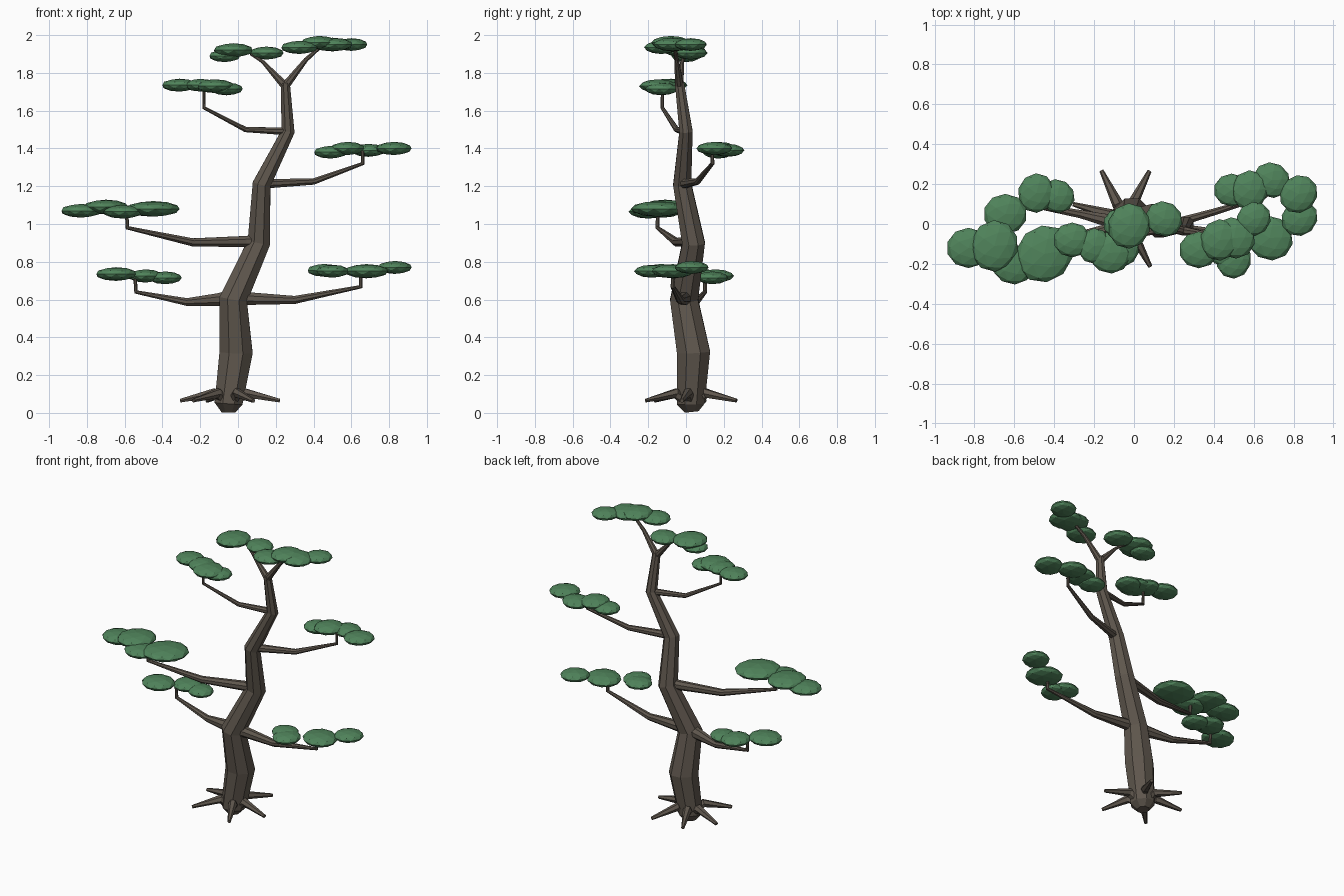
import bpy, bmesh
from math import cos, sin, pi, radians
from mathutils import Vector, Matrix


def material(name, rgb):
    m = bpy.data.materials.new(name)
    m.diffuse_color = (*rgb, 1)
    return m


BARK = material("bark", (0.115, 0.095, 0.075))
LEAF = material("foliage", (0.08, 0.23, 0.105))


def finish(name, bm, mat):
    me = bpy.data.meshes.new(name)
    bmesh.ops.recalc_face_normals(bm, faces=bm.faces)
    bm.to_mesh(me)
    bm.free()
    me.materials.append(mat)
    ob = bpy.data.objects.new(name, me)
    bpy.context.collection.objects.link(ob)


def tube(name, path, sides=8):
    """Capped tapered tube through (x, y, z, radius) points."""
    bm = bmesh.new()
    pts = [Vector(p[:3]) for p in path]
    rings = []
    for i, p in enumerate(pts):
        a = (p - pts[i - 1]).normalized() if i else Vector()
        b = (pts[i + 1] - p).normalized() if i < len(pts) - 1 else Vector()
        t = (a + b).normalized()
        ref = Vector((0, 1, 0)) if abs(t.y) < 0.8 else Vector((1, 0, 0))
        u = ref.cross(t).normalized()
        v = t.cross(u)
        r = path[i][3]
        rings.append([bm.verts.new(p + r * (u * cos(k) + v * sin(k)))
                      for k in [2 * pi * (j + 0.5) / sides for j in range(sides)]])
    for lo, hi in zip(rings, rings[1:]):
        for j in range(sides):
            k = (j + 1) % sides
            bm.faces.new((lo[j], lo[k], hi[k], hi[j]))
    bm.faces.new(rings[0])
    bm.faces.new(rings[-1])
    finish(name, bm, BARK)


def pad(name, blobs):
    """Cluster of flattened spheres given as (x, y, z, radius)."""
    bm = bmesh.new()
    for i, (x, y, z, r) in enumerate(blobs):
        m = (Matrix.Translation((x, y, z)) @ Matrix.Rotation(i * 1.3, 4, 'Z')
             @ Matrix.Diagonal((r, r * 0.92, 0.022 + r * 0.13, 1)))
        bmesh.ops.create_icosphere(bm, subdivisions=2, radius=1, matrix=m)
    finish(name, bm, LEAF)


# Winding trunk
tube("trunk", [(-0.05, 0.03, 0.005, 0.04), (-0.05, 0.025, 0.05, 0.08),
               (-0.01, 0.04, 0.32, 0.095), (-0.025, -0.01, 0.60, 0.08),
               (0.11, 0.04, 0.90, 0.065), (0.125, -0.02, 1.21, 0.052),
               (0.265, 0.0, 1.49, 0.038), (0.25, -0.035, 1.75, 0.026)])

# Roots spreading from the base
for i, deg in enumerate((63, 116, 164, 225, 298, 350)):
    c, s = cos(radians(deg)), sin(radians(deg))
    tube(f"root_{i + 1}", [(-0.045 + c * d, 0.025 + s * d, z, r) for d, z, r in
                           ((0.0, 0.04, 0.035), (0.09, 0.105, 0.028), (0.27, 0.065, 0.011))], 6)

# Branches, each ending in a thin upright stem
tube("branch_low_left", [(-0.03, 0, 0.61, 0.045), (-0.10, 0.01, 0.60, 0.037), (-0.27, 0.05, 0.587, 0.022),
                         (-0.54, 0.10, 0.64, 0.012), (-0.545, 0.10, 0.72, 0.01)])
tube("branch_low_right", [(-0.02, -0.01, 0.605, 0.042), (0.06, -0.01, 0.605, 0.036), (0.30, -0.03, 0.598, 0.023),
                          (0.65, -0.07, 0.668, 0.012), (0.65, -0.07, 0.74, 0.01)])
tube("branch_mid_left", [(0.11, 0.03, 0.91, 0.036), (0.04, 0.02, 0.907, 0.032), (-0.24, -0.05, 0.903, 0.023),
                         (-0.585, -0.15, 0.98, 0.012), (-0.59, -0.15, 1.06, 0.01)])
tube("branch_mid_right", [(0.13, -0.02, 1.215, 0.03), (0.19, 0, 1.215, 0.025), (0.40, 0.06, 1.225, 0.018),
                          (0.66, 0.14, 1.32, 0.011), (0.66, 0.14, 1.39, 0.009)])
tube("branch_high_left", [(0.265, 0, 1.49, 0.022), (0.04, -0.05, 1.50, 0.015),
                          (-0.18, -0.125, 1.615, 0.01), (-0.18, -0.125, 1.72, 0.009)])
tube("fork_left", [(0.25, -0.035, 1.73, 0.024), (0.13, -0.02, 1.86, 0.01), (0.07, 0, 1.90, 0.009)])
tube("fork_right", [(0.25, -0.035, 1.73, 0.024), (0.36, -0.05, 1.87, 0.013), (0.44, -0.06, 1.94, 0.009)])

# Foliage pads
pad("pad_low_left", [(-0.645, 0.05, 0.735, 0.11), (-0.49, 0.155, 0.725, 0.10), (-0.385, 0.14, 0.715, 0.09)])
pad("pad_low_right", [(0.455, -0.13, 0.755, 0.09), (0.50, -0.18, 0.75, 0.095),
                      (0.68, -0.07, 0.75, 0.12), (0.83, 0.03, 0.77, 0.095)])
pad("pad_mid_left", [(-0.83, -0.12, 1.07, 0.11), (-0.70, -0.11, 1.09, 0.13),
                     (-0.61, -0.20, 1.065, 0.11), (-0.45, -0.15, 1.08, 0.15)])
pad("pad_mid_right", [(0.49, 0.17, 1.38, 0.09), (0.58, 0.17, 1.40, 0.10),
                      (0.69, 0.22, 1.39, 0.095), (0.825, 0.15, 1.40, 0.10)])
pad("pad_high_left", [(-0.31, -0.08, 1.735, 0.095), (-0.20, -0.11, 1.735, 0.09),
                      (-0.125, -0.145, 1.73, 0.11), (-0.06, -0.13, 1.715, 0.09)])
pad("pad_crown_left", [(-0.07, 0.0, 1.89, 0.085), (-0.025, -0.01, 1.92, 0.115), (0.15, 0.025, 1.905, 0.095)])
pad("pad_crown_right", [(0.325, -0.13, 1.935, 0.10), (0.43, -0.08, 1.96, 0.105),
                        (0.50, -0.07, 1.95, 0.11), (0.60, 0.025, 1.95, 0.09)])
